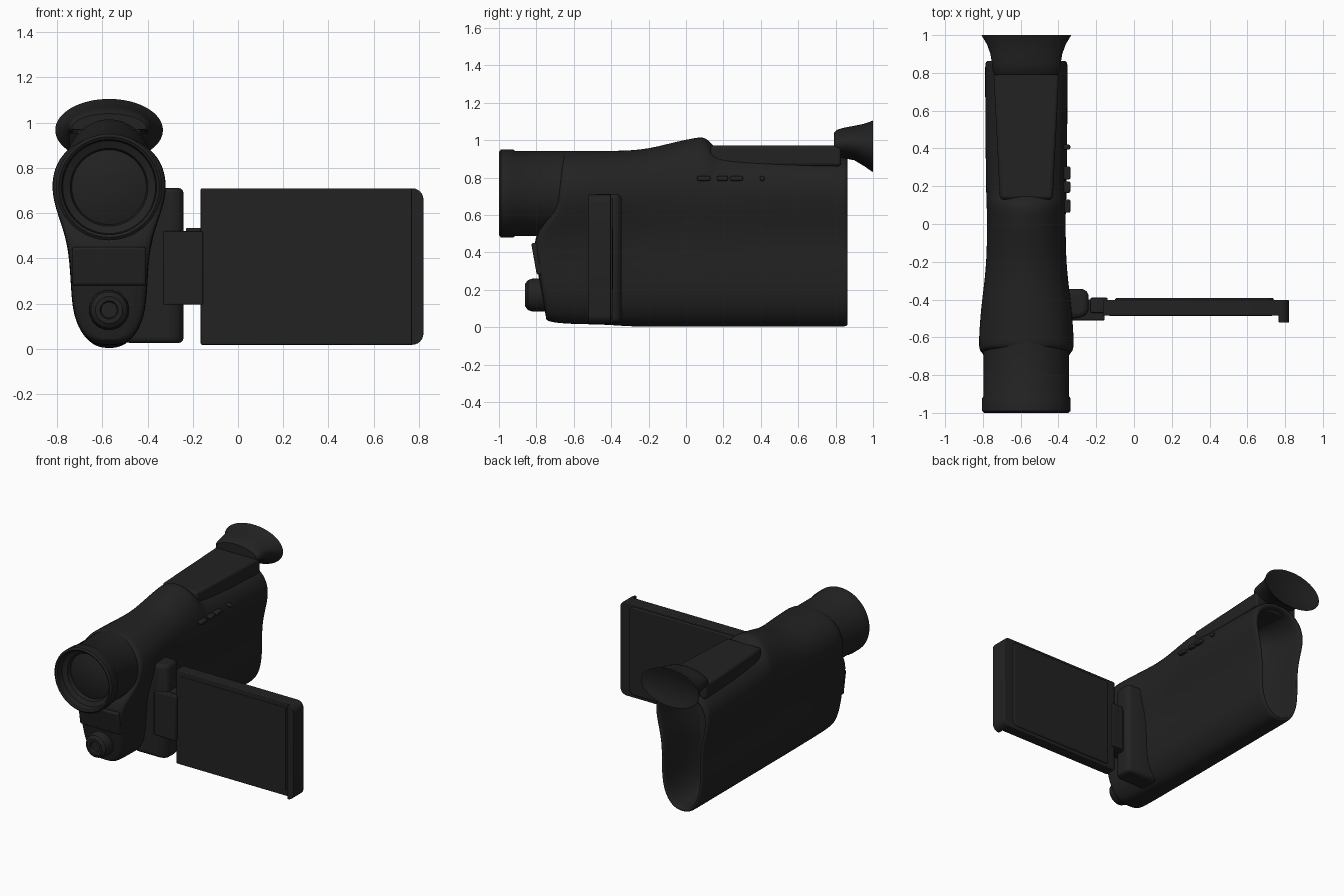
import bpy, bmesh, math

cube = bpy.data.objects.get("Cube")
if cube:
    bpy.data.objects.remove(cube, do_unlink=True)

black = bpy.data.materials.new("matte black")
black.use_nodes = True
colour = (0.016, 0.016, 0.016, 1)
black.diffuse_color = colour
black.node_tree.nodes["Principled BSDF"].inputs["Base Color"].default_value = colour

CX, LENS_Z = -0.57, 0.715


def finish(name, bm, bevel=0, subsurf=0, angle=35):
    bmesh.ops.recalc_face_normals(bm, faces=bm.faces[:])
    mesh = bpy.data.meshes.new(name)
    bm.to_mesh(mesh)
    bm.free()
    mesh.materials.append(black)
    ob = bpy.data.objects.new(name, mesh)
    bpy.context.collection.objects.link(ob)
    if subsurf:
        ob.modifiers.new("smooth", "SUBSURF").levels = subsurf
        ob.modifiers["smooth"].render_levels = subsurf
    if bevel:
        mod = ob.modifiers.new("bevel", "BEVEL")
        mod.width, mod.segments, mod.limit_method = bevel, 3, "ANGLE"
    bpy.ops.object.select_all(action="DESELECT")
    ob.select_set(True)
    bpy.context.view_layer.objects.active = ob
    bpy.ops.object.shade_smooth_by_angle(angle=math.radians(angle))
    return ob


def prism(name, outline, axis, lo, hi, bevel=0):
    """Extrude a 2D outline along one axis."""
    bm = bmesh.new()
    rings = []
    for d in (lo, hi):
        ring = []
        for a, b in outline:
            p = [a, b]
            p.insert("xyz".index(axis), d)
            ring.append(bm.verts.new(p))
        rings.append(ring)
        bm.faces.new(ring)
    n = len(outline)
    for i in range(n):
        j = (i + 1) % n
        bm.faces.new((rings[0][i], rings[0][j], rings[1][j], rings[1][i]))
    return finish(name, bm, bevel)


def box(name, x, y, z, bevel=0):
    outline = [(x[0], y[0]), (x[1], y[0]), (x[1], y[1]), (x[0], y[1])]
    return prism(name, outline, "z", z[0], z[1], bevel)


def tube(name, rings, cx, n=64):
    """Skin elliptical rings (y, half width, half height, centre z) along y."""
    bm = bmesh.new()
    loops = []
    for y, w, h, cz in rings:
        loops.append([bm.verts.new((cx + w * math.cos(k * math.tau / n), y,
                                    cz + h * math.sin(k * math.tau / n))) for k in range(n)])
    for a, b in zip(loops, loops[1:]):
        for k in range(n):
            m = (k + 1) % n
            bm.faces.new((a[k], a[m], b[m], b[k]))
    bm.faces.new(loops[0])
    bm.faces.new(loops[-1])
    return finish(name, bm)


# Body shell: pear-shaped section lofted along y, hollow at the back
PEAR = [(0.03, 0.003), (0.075, 0.02), (0.12, 0.065), (0.15, 0.13), (0.164, 0.2), (0.17, 0.3),
        (0.178, 0.42), (0.2, 0.52), (0.237, 0.62), (0.256, 0.71), (0.243, 0.8),
        (0.2, 0.87), (0.13, 0.92), (0.045, 0.944)]


def front_y(z):
    if z < 0.5:
        return -0.74 - 0.18 * z
    return -0.8 if z < 0.6 else -0.70 + 0.12 * (z - 0.62)


def section(bm, y, top, wide, low=0.0, shrink=1.0, shift=None):
    right, left = [], []
    for w, z in PEAR:
        w *= (1 + (wide - 1) * min(1, max(0, (z - 0.3) / 0.3))) * shrink
        if z > 0.71:
            z = 0.71 + (z - 0.71) * (top - 0.71) / 0.235
        z = max(z, low + 0.3 * z)
        z = 0.5 + (z - 0.5) * (1 - (1 - shrink) * 0.4)
        yy = y if shift is None else front_y(z) + shift
        right.append(bm.verts.new((CX + w, yy, z)))
        left.append(bm.verts.new((CX - w, yy, z)))
    return right + left[::-1]


bm = bmesh.new()
loops = [section(bm, 0, 0.93, 0.97, 0.03, 0.95, 0),
         section(bm, 0, 0.945, 1, 0.025, 1, 0.02)]
for y, top, wide in [(-0.6, 0.945, 1), (-0.45, 0.945, 0.96), (-0.3, 0.945, 0.88),
                     (-0.18, 0.96, 0.84), (-0.05, 0.995, 0.83), (0.05, 1.015, 0.83),
                     (0.105, 1.022, 0.84), (0.15, 0.965, 0.845), (0.2, 0.94, 0.85),
                     (0.5, 0.93, 0.865), (0.8, 0.92, 0.87), (0.85, 0.915, 0.87)]:
    loops.append(section(bm, y, top, wide, 0.015 if y < -0.4 else 0))
loops.append(section(bm, 0.865, 0.91, 0.86, 0, 0.97))
loops.append(section(bm, 0.865, 0.905, 0.85, 0, 0.87))
loops.append(section(bm, 0.84, 0.90, 0.85, 0, 0.84))
loops.append(section(bm, 0.45, 0.90, 0.85, 0, 0.8))
for a, b in zip(loops, loops[1:]):
    for k in range(len(a)):
        m = (k + 1) % len(a)
        bm.faces.new((a[k], a[m], b[m], b[k]))
for ring in (loops[0], loops[-1]):
    for k in range(len(PEAR) - 1):
        bm.faces.new((ring[k], ring[k + 1], ring[-2 - k], ring[-1 - k]))
finish("body_shell", bm, subsurf=2, angle=50)

# Lens barrel with stepped rim and domed glass
barrel = [(0.02, -0.93), (0.09, -0.925), (0.165, -0.9), (0.172, -0.93), (0.205, -0.945),
          (0.21, -0.992), (0.222, -1.0), (0.235, -0.99), (0.235, -0.925), (0.227, -0.912),
          (0.227, -0.6)]
tube("lens_barrel", [(y, r, r, LENS_Z) for r, y in barrel], CX)

# Front panel and microphone knob
prism("front_panel", [(-0.798, 0.28), (-0.745, 0.28), (-0.745, 0.45), (-0.828, 0.45)],
      "x", CX - 0.164, CX + 0.164, 0.012)
knob = [(0.035, -0.845), (0.04, -0.86), (0.06, -0.86), (0.08, -0.845), (0.088, -0.82), (0.09, -0.7)]
tube("microphone_knob", [(y, r, r, 0.172) for r, y in knob], CX, 40)

# Viewfinder housing on the top, and its eyecup
prism("viewfinder_housing", [(CX - 0.14, 0.13), (CX + 0.14, 0.13), (CX + 0.175, 0.83),
                             (CX - 0.175, 0.83)], "z", 0.86, 0.972, 0.018)
tube("eyecup", [(0.79, 0.165, 0.065, 0.975), (0.81, 0.178, 0.077, 0.98),
                (0.85, 0.182, 0.083, 0.985), (0.9, 0.19, 0.092, 0.985),
                (0.95, 0.208, 0.112, 0.975), (1.0, 0.238, 0.138, 0.967),
                (1.0, 0.228, 0.128, 0.967), (0.985, 0.2, 0.105, 0.967)], CX)

# Side buttons
for i, (y0, y1) in enumerate([(0.06, 0.13), (0.165, 0.225), (0.235, 0.305), (0.395, 0.42)]):
    box(f"side_button_{i + 1}", (-0.4, -0.337), (y0, y1), (0.783, 0.808), 0.008)

# Hinge mount and swivel
mount = [(-0.5, -0.5), (-0.28, -0.5), (-0.24, -0.47), (-0.24, -0.36), (-0.27, -0.345), (-0.5, -0.345)]
prism("hinge_mount", mount, "z", 0.025, 0.712, 0.03)
box("hinge_swivel", (-0.33, -0.155), (-0.51, -0.4), (0.195, 0.52), 0.006)
box("hinge_pin", (-0.23, -0.14), (-0.47, -0.39), (0.2, 0.535), 0.006)


# Flip-out screen with rounded outer corners
def rounded(x0, x1, z0, z1, r):
    pts = [(x0, z1), (x0, z0)]
    for cz, start in ((z0 + r, -90), (z1 - r, 0)):
        for k in range(7):
            a = math.radians(start + 15 * k)
            pts.append((x1 - r + r * math.cos(a), cz + r * math.sin(a)))
    return pts


prism("screen_case", rounded(-0.165, 0.82, 0.018, 0.71, 0.05), "y", -0.485, -0.402, 0.006)
prism("screen_back", rounded(-0.1, 0.74, 0.04, 0.69, 0.04), "y", -0.41, -0.392, 0.008)
prism("screen_lip", rounded(0.766, 0.82, 0.018, 0.71, 0.05), "y", -0.522, -0.42, 0.004)
box("screen_display", (-0.13, 0.73), (-0.488, -0.48), (0.06, 0.67))
